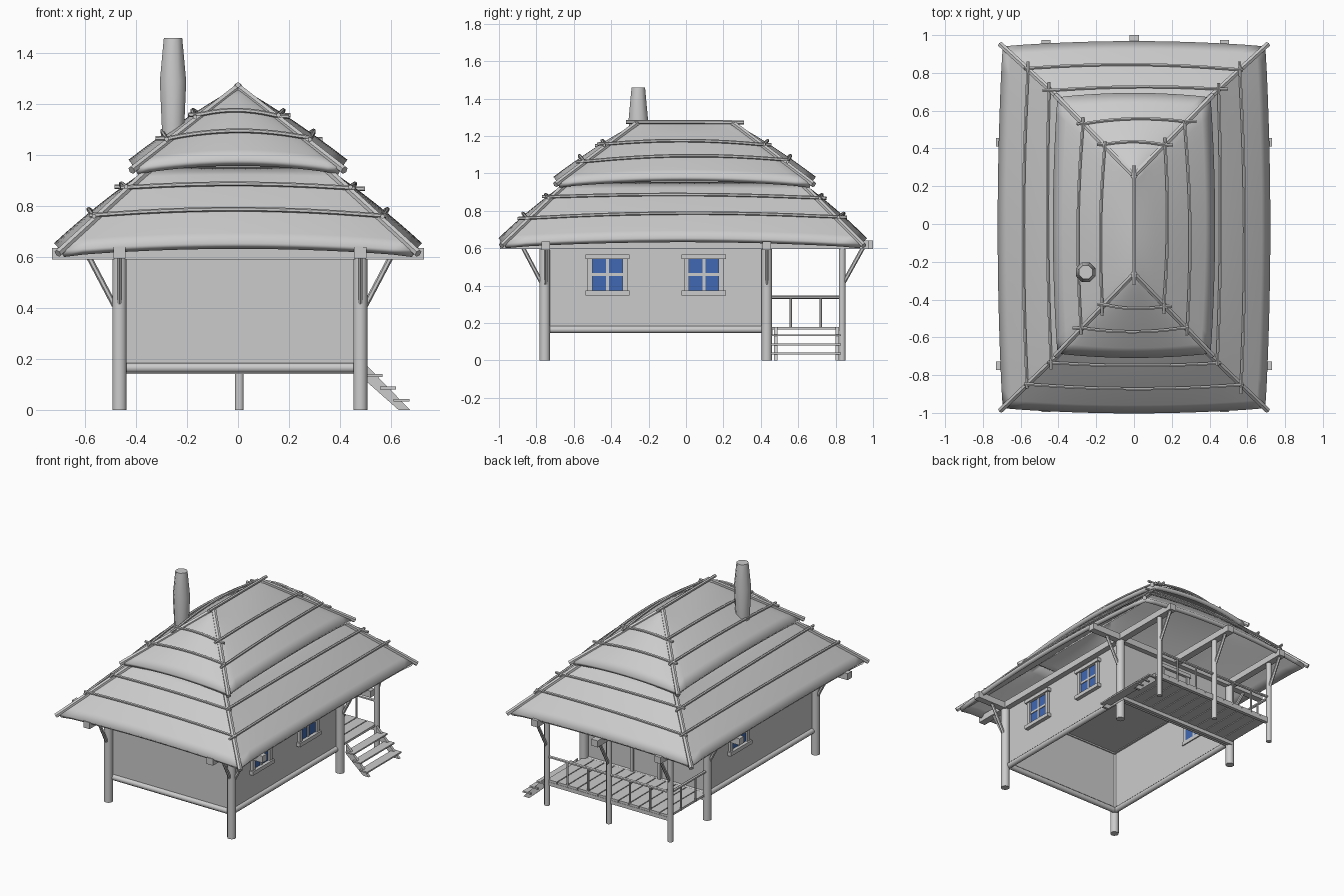
import bpy, bmesh, math, random
from mathutils import Vector as V

random.seed(4)
if "Cube" in bpy.data.objects:
    bpy.data.objects.remove(bpy.data.objects["Cube"])


def material(name, rgb):
    m = bpy.data.materials.new(name)
    m.use_nodes = True
    m.diffuse_color = (*rgb, 1)
    m.node_tree.nodes["Principled BSDF"].inputs["Base Color"].default_value = (*rgb, 1)
    return m


GREY = material("plain grey", (0.6, 0.6, 0.6))
BLUE = material("window blue", (0.05, 0.14, 0.45))


def finish(name, bm, mat=GREY, smooth=None):
    me = bpy.data.meshes.new(name)
    bm.to_mesh(me)
    bm.free()
    me.materials.append(mat)
    if smooth:
        me.shade_smooth()
        me.set_sharp_from_angle(angle=math.radians(smooth))
    ob = bpy.data.objects.new(name, me)
    bpy.context.collection.objects.link(ob)
    return ob


def box(name, x, y, z, mat=GREY, open_bottom=False):
    """Box from (min, max) ranges."""
    bm = bmesh.new()
    bmesh.ops.create_cube(bm, size=1)
    for v in bm.verts:
        v.co = [r[0] if c < 0 else r[1] for c, r in zip(v.co, (x, y, z))]
    if open_bottom:
        bm.normal_update()
        low = [f for f in bm.faces if f.normal.z < -0.5]
        bmesh.ops.delete(bm, geom=low, context='FACES')
    return finish(name, bm, mat)


def rod(name, points, radii, sides=8):
    """Round bar along a path, with one radius or one per point."""
    pts = [V(p) for p in points]
    if not isinstance(radii, (list, tuple)):
        radii = [radii] * len(pts)
    main = (pts[-1] - pts[0]).normalized()
    side = main.cross(V((0, 0, 1)) if abs(main.z) < 0.9 else V((0, 1, 0))).normalized()
    up = main.cross(side)
    bm = bmesh.new()
    rings = []
    for p, r in zip(pts, radii):
        turn = [math.tau * (i + 0.5) / sides for i in range(sides)]
        rings.append([bm.verts.new(p + (side * math.cos(a) + up * math.sin(a)) * r) for a in turn])
    for a, b in zip(rings, rings[1:]):
        for i in range(sides):
            j = (i + 1) % sides
            bm.faces.new((a[i], a[j], b[j], b[i]))
    bm.faces.new(rings[0])
    bm.faces.new(rings[-1])
    bmesh.ops.recalc_face_normals(bm, faces=bm.faces)
    return finish(name, bm, smooth=50)


# Walls, open underneath, with sill logs around the foot
WX, WY = (-0.455, 0.465), (-0.735, 0.42)
box("walls", WX, WY, (0.15, 0.6), open_bottom=True)
for x in WX:
    rod("side_sill", [(x, WY[0], 0.165), (x, WY[1], 0.165)], 0.02)
for y in WY:
    rod("end_sill", [(WX[0], y, 0.165), (WX[1], y, 0.165)], 0.02)

# Posts
PX = (-0.465, 0.48)
for x in PX:
    for y in (-0.755, 0.432):
        rod("house_post", [(x, y, 0), (x, y, 0.62)], 0.029, 10)
for x in (PX[0], 0.005, PX[1]):
    rod("porch_post", [(x, 0.835, 0), (x, 0.835, 0.62)], 0.019)

# Roof beams with protruding ends, and their slanted braces
for x in PX:
    box("long_beam", (x - 0.024, x + 0.024), (-0.995, 0.975), (0.595, 0.64))
box("middle_beam", (-0.023, 0.027), (0.42, 1.0), (0.595, 0.64))
for y in (-0.75, 0.432):
    box("cross_beam", (-0.73, 0.73), (y - 0.023, y + 0.023), (0.59, 0.635))
    for x, s in zip(PX, (-1, 1)):
        rod("side_brace", [(x + s * 0.02, y, 0.41), (x + s * 0.12, y, 0.6)], 0.011, 6)
for x in PX:
    rod("front_brace", [(x, -0.775, 0.42), (x, -0.87, 0.6)], 0.011, 6)
for x in (PX[0], 0.005, PX[1]):
    rod("back_brace", [(x, 0.845, 0.42), (x, 0.945, 0.6)], 0.011, 6)


# Windows
def window(wall_x, s, y):
    def part(name, a, b, z0, z1, d, mat=GREY):
        xs = sorted((wall_x - s * 0.008, wall_x + s * d))
        box(name, xs, (y + a, y + b), (z0, z1), mat)
    part("window_glass", -0.085, 0.085, 0.37, 0.545, 0.005, BLUE)
    for a in (-0.106, 0.08):
        part("window_jamb", a, a + 0.026, 0.37, 0.55, 0.018)
    part("window_head", -0.118, 0.118, 0.542, 0.567, 0.028)
    part("window_sill", -0.118, 0.118, 0.348, 0.374, 0.028)
    part("window_upright_bar", -0.008, 0.008, 0.37, 0.545, 0.01)
    part("window_cross_bar", -0.085, 0.085, 0.452, 0.467, 0.01)


for y in (-0.42, 0.095):
    window(WX[1], 1, y)
window(WX[0], -1, 0.08)

# Back door
box("door", (-0.09, 0.1), (0.42, 0.426), (0.18, 0.53))
for x in (-0.11, 0.1):
    box("door_jamb", (x, x + 0.02), (0.415, 0.44), (0.18, 0.53))
box("door_head", (-0.12, 0.13), (0.415, 0.445), (0.53, 0.555))

# Porch floor and railings
PLANKS = 12
step = (PX[1] - PX[0]) / PLANKS
for i in range(PLANKS):
    x = PX[0] + i * step
    box("porch_plank", (x + 0.003, x + step - 0.003), (0.43, 0.84), (0.165, 0.18))
for y in (0.45, 0.83):
    box("floor_joist", PX, (y - 0.012, y + 0.012), (0.14, 0.165))
rod("back_rail", [(PX[0], 0.835, 0.338), (PX[1], 0.835, 0.338)], 0.01, 6)
rod("side_rail", [(PX[0], 0.44, 0.338), (PX[0], 0.835, 0.338)], 0.01, 6)
for x in (-0.31, -0.155, 0.165, 0.325):
    rod("back_baluster", [(x, 0.835, 0.17), (x, 0.835, 0.338)], 0.007, 6)
for y in (0.56, 0.72):
    rod("side_baluster", [(PX[0], y, 0.17), (PX[0], y, 0.338)], 0.007, 6)

# Stairs: two slanted stringers and three treads
for y in (0.47, 0.8):
    bm = bmesh.new()
    outline = [(0.5, 0.18), (0.5, 0.115), (0.63, 0), (0.675, 0)]
    side = bm.faces.new([bm.verts.new((x, y, z)) for x, z in outline])
    ext = bmesh.ops.extrude_face_region(bm, geom=[side])
    for v in ext["geom"]:
        if isinstance(v, bmesh.types.BMVert):
            v.co.y += 0.018
    bmesh.ops.recalc_face_normals(bm, faces=bm.faces)
    finish("stair_stringer", bm)
for i in range(3):
    x, z = 0.505 + i * 0.053, 0.13 - i * 0.049
    box("stair_tread", (x, x + 0.062), (0.455, 0.828), (z, z + 0.01))


# Thatch: each tier has four bulging slopes, hip poles and lashing poles
def slope_point(quad, u, v, lift=0.0, bulge=0.04):
    a, b, c, d = quad
    normal = (b - a).cross((c + d) / 2 - a).normalized()
    arch = math.sin(math.pi * min(max(u, 0), 1)) ** 0.8 * max(0, math.cos(math.pi * v / 2)) ** 0.7
    return a.lerp(b, u).lerp(d.lerp(c, u), v) + normal * (bulge * arch + lift)


def tier(name, eave, top, levels):
    (ex, ef, eb, ez), (tx, tf, tb, tz) = eave, top
    low = [V(p) for p in ((-ex, ef, ez), (ex, ef, ez), (ex, eb, ez), (-ex, eb, ez))]
    high = [V(p) for p in ((-tx, tf, tz), (tx, tf, tz), (tx, tb, tz), (-tx, tb, tz))]
    nu, nv = 16, 8
    bm = bmesh.new()
    for k in range(4):
        n = (k + 1) % 4
        quad = (low[k], low[n], high[n], high[k])
        grid = [[bm.verts.new(slope_point(quad, i / nu, j / nv)) for i in range(nu + 1)]
                for j in range(nv + 1)]
        for j in range(nv):
            for i in range(nu):
                bm.faces.new((grid[j][i], grid[j][i + 1], grid[j + 1][i + 1], grid[j + 1][i]))
        # Lashing poles overshoot the hips by uneven amounts
        for v in levels:
            length = (quad[0].lerp(quad[3], v) - quad[1].lerp(quad[2], v)).length
            u0, u1 = (-random.uniform(0.02, 0.06) / length for _ in range(2))
            u1 = 1 - u1
            tilt = random.uniform(-0.02, 0.02)
            path = [slope_point(quad, u0 + (u1 - u0) * t / 12, v + tilt * (t / 6 - 1), 0.012)
                    for t in range(13)]
            rod("lashing_pole", path, 0.009, 6)
        out = (low[k] - high[k]).normalized()
        rod("hip_pole", [low[k] + out * 0.02, high[k] - out * 0.01], 0.016, 6)
    bmesh.ops.remove_doubles(bm, verts=bm.verts, dist=0.0005)
    roof = finish(name, bm, smooth=35)
    mod = roof.modifiers.new("thickness", 'SOLIDIFY')
    mod.thickness = 0.03
    mod.offset = -1


tier("lower_thatch", (0.695, -0.975, 0.94, 0.625), (0.335, -0.63, 0.61, 0.955), (0.39, 0.72))
tier("upper_thatch", (0.405, -0.685, 0.67, 0.95), (0, -0.265, 0.255, 1.265), (0.34, 0.62))
rod("ridge_pole", [(0, -0.32, 1.275), (0, 0.31, 1.273)], 0.011, 6)

# Chimney
rod("chimney", [(-0.255, -0.255, z) for z in (0.98, 1.1, 1.29, 1.46)],
    [0.04, 0.047, 0.056, 0.039], 8)
